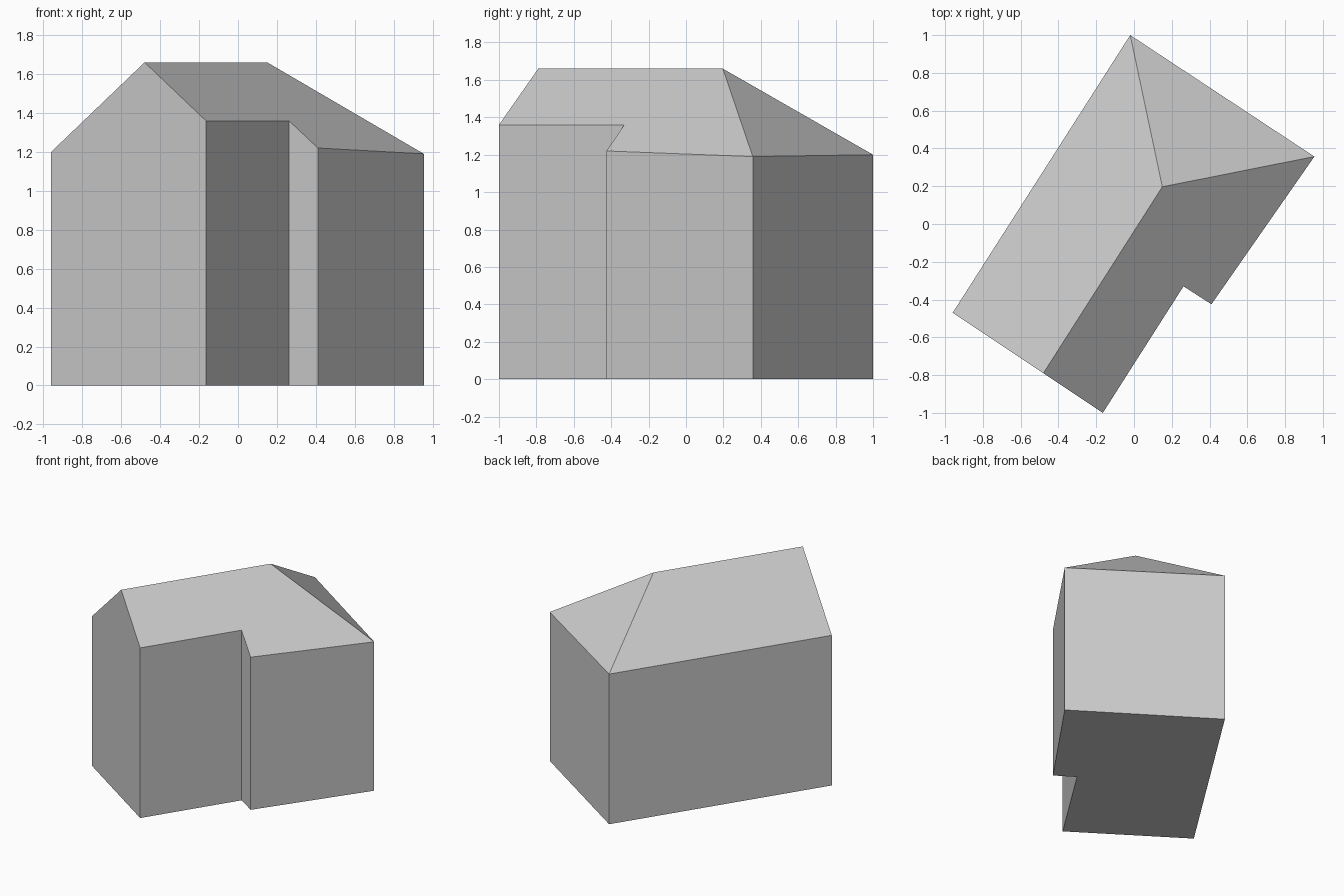
import bpy, bmesh
from mathutils import Vector

cube = bpy.data.objects.get("Cube")
if cube:
    bpy.data.objects.remove(cube, do_unlink=True)

# One plain grey for the whole building
grey = bpy.data.materials.new("plain grey")
grey.use_nodes = True
colour = (0.6, 0.6, 0.6, 1)
grey.diffuse_color = colour
grey.node_tree.nodes["Principled BSDF"].inputs["Base Color"].default_value = colour

# Footprint corners with eave heights, counter-clockwise from the gable's outer corner
outline = [
    (-0.96, -0.47, 1.20),   # gable, low eave
    (-0.48, -0.79, 1.66),   # gable peak
    (-0.165, -1.0, 1.36),   # gable, high eave
    (0.262, -0.33, 1.36),   # inner corner of the step
    (0.41, -0.425, 1.22),   # outer corner of the step
    (0.955, 0.357, 1.19),   # hip end, stepped side
    (-0.02, 1.0, 1.20),     # hip end, long side
]

bm = bmesh.new()
base = [bm.verts.new((x, y, 0)) for x, y, z in outline]
eave = [bm.verts.new(p) for p in outline]
ridge_end = bm.verts.new(Vector((0.15, 0.197, 1.66)))

# Floor, with the gable split point left out of the walls' lower edge
floor = [v for i, v in enumerate(base) if i != 1]
bm.faces.new(reversed(floor))

# Gable wall as one five-sided face
bm.faces.new((base[0], base[2], eave[2], eave[1], eave[0]))

# Remaining walls
for i in range(2, len(outline)):
    j = (i + 1) % len(outline)
    bm.faces.new((base[i], base[j], eave[j], eave[i]))

# Roof: stepped slope, hip end and long slope
bm.faces.new(eave[1:6] + [ridge_end])
bm.faces.new((eave[5], eave[6], ridge_end))
bm.faces.new((eave[6], eave[0], eave[1], ridge_end))

bm.verts.remove(base[1])
bmesh.ops.recalc_face_normals(bm, faces=bm.faces)
mesh = bpy.data.meshes.new("house_body")
bm.to_mesh(mesh)
bm.free()
mesh.materials.append(grey)
house = bpy.data.objects.new("house_body", mesh)
bpy.context.collection.objects.link(house)
